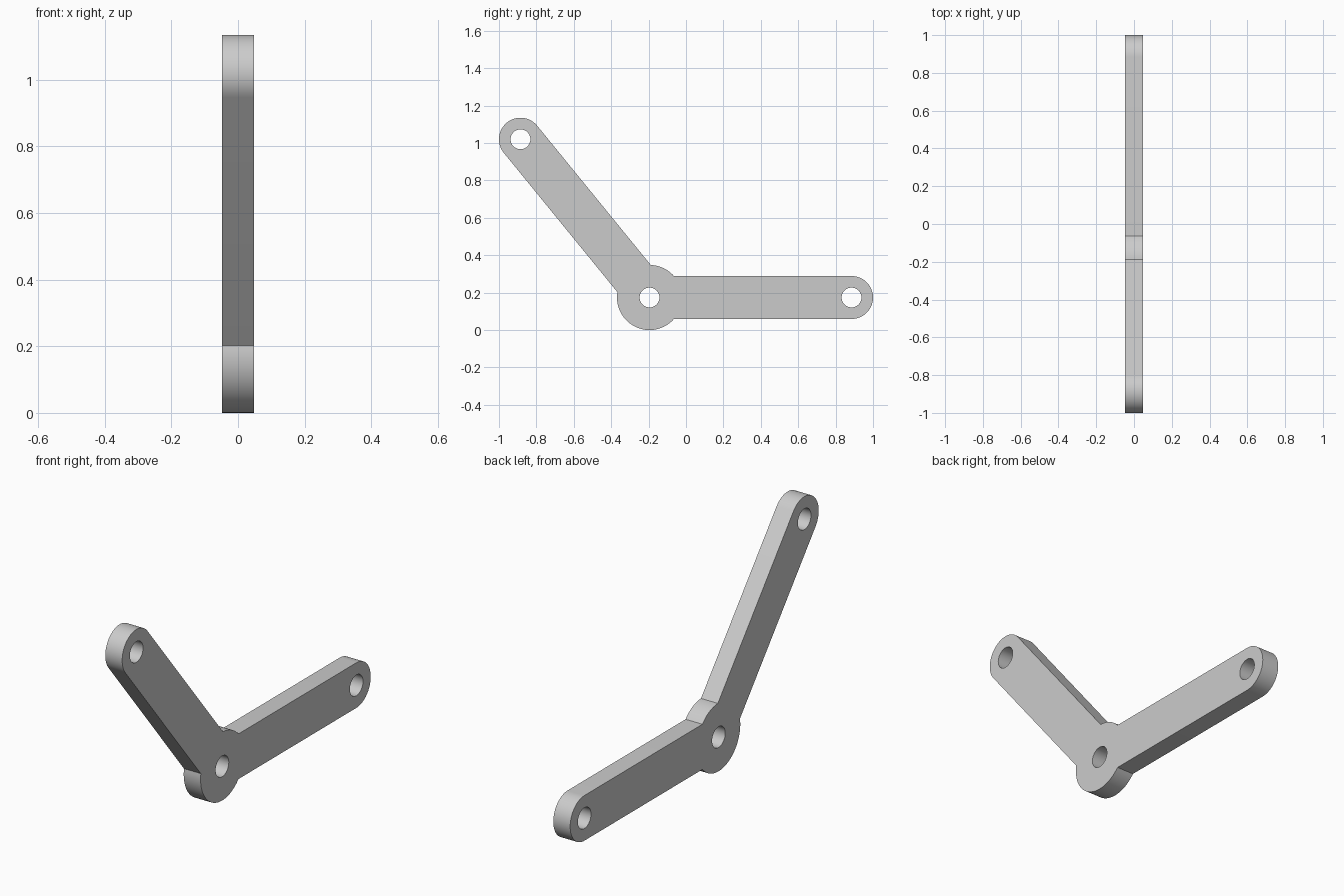
import bpy, bmesh
from math import sin, cos, asin, atan2, pi, radians
from mathutils import Vector

if "Cube" in bpy.data.objects:
    bpy.data.objects.remove(bpy.data.objects["Cube"], do_unlink=True)

THICKNESS = 0.095
HUB_R, ARM_R, HOLE_R = 0.174, 0.115, 0.053
pivot = (-0.195, 0.174)
low_tip = (0.885, 0.174)
high_tip = (-0.885, 1.02)


def arc(centre, radius, start, end, steps):
    """Points along an arc in the side plane, both ends included."""
    angles = [start + (end - start) * i / steps for i in range(steps + 1)]
    return [(centre[0] + radius * cos(a), centre[1] + radius * sin(a)) for a in angles]


# Outline: rounded arm ends joined to the hub by straight edges
lean = atan2(high_tip[1] - pivot[1], high_tip[0] - pivot[0])
notch = asin(ARM_R / HUB_R)
outline = (arc(low_tip, ARM_R, -pi / 2, pi / 2, 32)
           + arc(pivot, HUB_R, notch, lean - notch, 12)
           + arc(high_tip, ARM_R, lean - pi / 2, lean + pi / 2, 32)
           + arc(pivot, HUB_R, lean + notch, 2 * pi - notch, 32))

# Pin holes through the hub and both arm ends
holes = [arc(c, HOLE_R, 0, 2 * pi, 40)[:-1] for c in (pivot, low_tip, high_tip)]

bm = bmesh.new()
edges = []
for loop in [outline] + holes:
    verts = [bm.verts.new((-THICKNESS / 2, y, z)) for y, z in loop]
    edges += [bm.edges.new((v, verts[i - 1])) for i, v in enumerate(verts)]

# Fill the plate and give it thickness
bmesh.ops.triangle_fill(bm, use_beauty=True, use_dissolve=False,
                        edges=edges, normal=Vector((1, 0, 0)))
result = bmesh.ops.extrude_face_region(bm, geom=bm.faces[:], use_keep_orig=True)
top = [g for g in result["geom"] if isinstance(g, bmesh.types.BMVert)]
bmesh.ops.translate(bm, verts=top, vec=(THICKNESS, 0, 0))
bmesh.ops.recalc_face_normals(bm, faces=bm.faces[:])

mesh = bpy.data.meshes.new("bell_crank_lever")
bm.to_mesh(mesh)
bm.free()
lever = bpy.data.objects.new("bell_crank_lever", mesh)
bpy.context.collection.objects.link(lever)

# Plain grey metal
grey = bpy.data.materials.new("light_grey")
grey.use_nodes = True
colour = (0.6, 0.6, 0.6, 1)
grey.diffuse_color = colour
grey.node_tree.nodes["Principled BSDF"].inputs["Base Color"].default_value = colour
mesh.materials.append(grey)

bpy.ops.object.select_all(action="DESELECT")
lever.select_set(True)
bpy.context.view_layer.objects.active = lever
bpy.ops.object.shade_smooth_by_angle(angle=radians(30))
